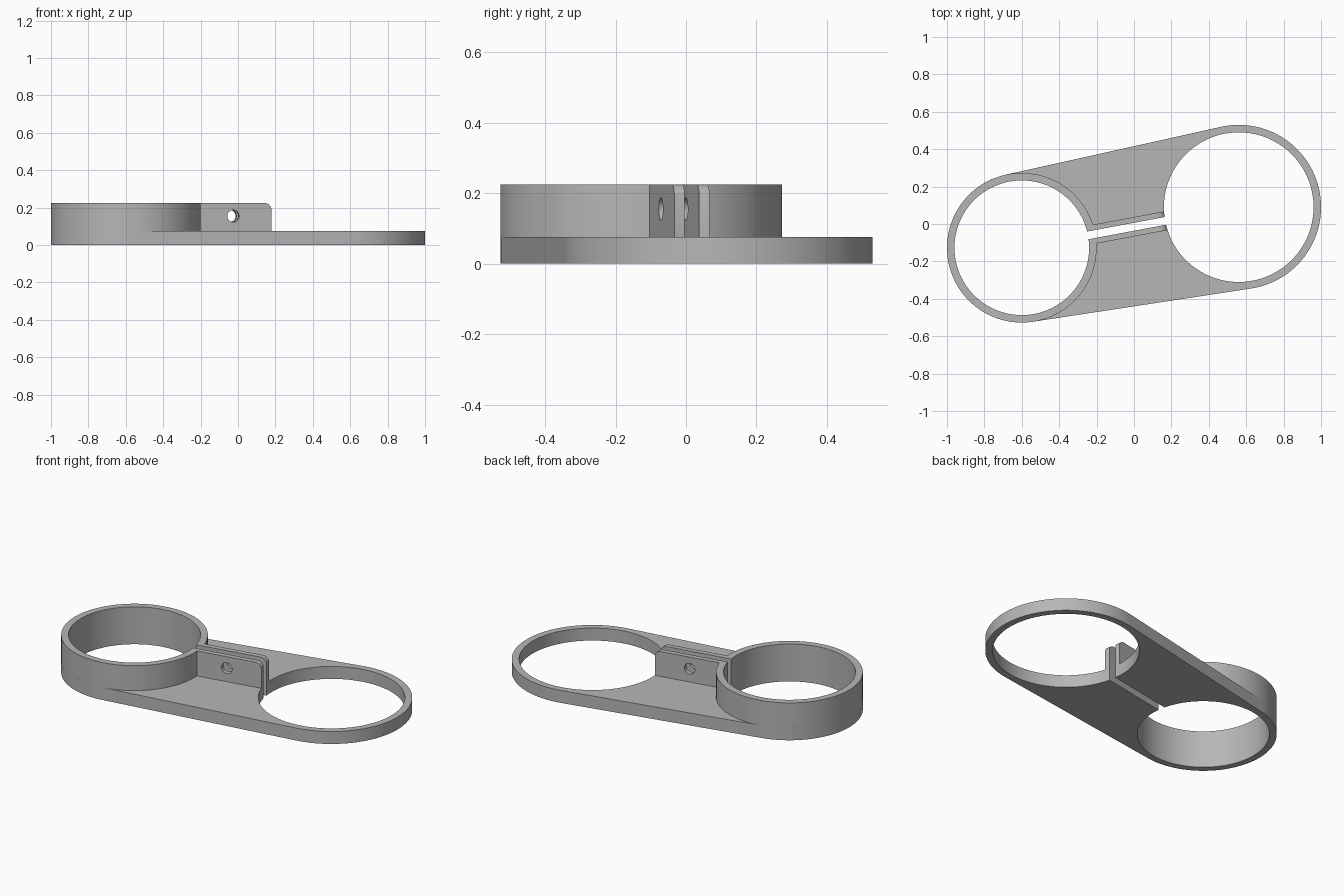
import bpy, bmesh, math
from mathutils import Matrix, Vector

cube = bpy.data.objects.get("Cube")
if cube:
    bpy.data.objects.remove(cube, do_unlink=True)

# Main dimensions: u runs from the small ring centre to the large ring centre
SMALL, LARGE = Vector((-0.6, -0.127)), Vector((0.56, 0.09))
SPAN = (LARGE - SMALL).length
ANGLE = math.atan2(LARGE.y - SMALL.y, LARGE.x - SMALL.x)
R_SMALL, R_LARGE, WALL = 0.4, 0.44, 0.04
PLATE_H, TOP = 0.075, 0.225
SLOT, FIN = 0.021, 0.051          # half widths of the gap and the fin pair
FIN_END = SPAN - R_LARGE + WALL + 0.004
FRAME = Matrix.Translation((SMALL.x, SMALL.y, 0)) @ Matrix.Rotation(ANGLE, 4, 'Z')

grey = bpy.data.materials.new("light grey plastic")
grey.use_nodes = True
colour = (0.47, 0.47, 0.47, 1)
grey.diffuse_color = colour
grey.node_tree.nodes["Principled BSDF"].inputs["Base Color"].default_value = colour


def arc(u, v, r, start, end, steps):
    return [(u + r * math.cos(start + (end - start) * i / steps),
             v + r * math.sin(start + (end - start) * i / steps))
            for i in range(steps + 1)]


def circle(u, r, v=0, steps=120):
    return arc(u, v, r, 0, math.tau, steps)[:-1]


def prism(name, outline, low, high, upright=False):
    """Extrude an outline along z, or along v when upright."""
    bm = bmesh.new()
    place = (lambda a, b, d: (a, d, b)) if upright else (lambda a, b, d: (a, b, d))
    face = bm.faces.new([bm.verts.new(place(a, b, low)) for a, b in outline])
    out = bmesh.ops.extrude_face_region(bm, geom=[face])
    moved = [g for g in out["geom"] if isinstance(g, bmesh.types.BMVert)]
    bmesh.ops.translate(bm, verts=moved, vec=place(0, 0, high - low))
    bmesh.ops.recalc_face_normals(bm, faces=bm.faces)
    mesh = bpy.data.meshes.new(name)
    bm.to_mesh(mesh)
    bm.free()
    mesh.materials.append(grey)
    obj = bpy.data.objects.new(name, mesh)
    obj.matrix_world = FRAME
    bpy.context.collection.objects.link(obj)
    return obj


def combine(target, tools, operation):
    bpy.context.view_layer.objects.active = target
    for tool in tools:
        mod = target.modifiers.new("boolean", 'BOOLEAN')
        mod.operation, mod.solver, mod.object = operation, 'EXACT', tool
        bpy.ops.object.modifier_apply(modifier=mod.name)


# Base plate: two round ends joined by tangent sides
lean = math.acos((R_SMALL - R_LARGE) / SPAN)
hull = (arc(SPAN, 0, R_LARGE, -lean, lean, 72)
        + arc(0, 0, R_SMALL, lean, math.tau - lean, 72))
base_plate = prism("base_plate", hull, 0, PLATE_H)

# Raised clamp ring with the fin block, rounded at its upper end corner
clamp = prism("clamp_ring_and_fins", circle(0, R_SMALL), PLATE_H, TOP)
bend = 0.04
side = ([(0.1, PLATE_H), (FIN_END, PLATE_H)]
        + arc(FIN_END - bend, TOP - bend, bend, 0, math.pi / 2, 10) + [(0.1, TOP)])
fin_block = prism("fin_block", side, -FIN, FIN, upright=True)
combine(clamp, [fin_block], 'UNION')

# Bores, clamping gap and bolt hole
small_bore = prism("small_bore", circle(0, R_SMALL - WALL), -0.1, 0.4)
large_bore = prism("large_bore", circle(SPAN, R_LARGE - WALL), -0.1, 0.4)
gap = prism("gap", [(0.2, -SLOT), (0.9, -SLOT), (0.9, SLOT), (0.2, SLOT)], -0.1, 0.4)
bolt_hole = prism("bolt_hole", circle(0.575, 0.032, 0.155, 32), -0.15, 0.15, upright=True)
cutters = [small_bore, large_bore, gap]
combine(base_plate, cutters, 'DIFFERENCE')
combine(clamp, cutters + [bolt_hole], 'DIFFERENCE')

for helper in cutters + [bolt_hole, fin_block]:
    bpy.data.objects.remove(helper, do_unlink=True)

# Smooth the round walls, keep the rims sharp
for obj in (base_plate, clamp):
    bpy.ops.object.select_all(action='DESELECT')
    obj.select_set(True)
    bpy.context.view_layer.objects.active = obj
    bpy.ops.object.shade_smooth_by_angle(angle=math.radians(30))
